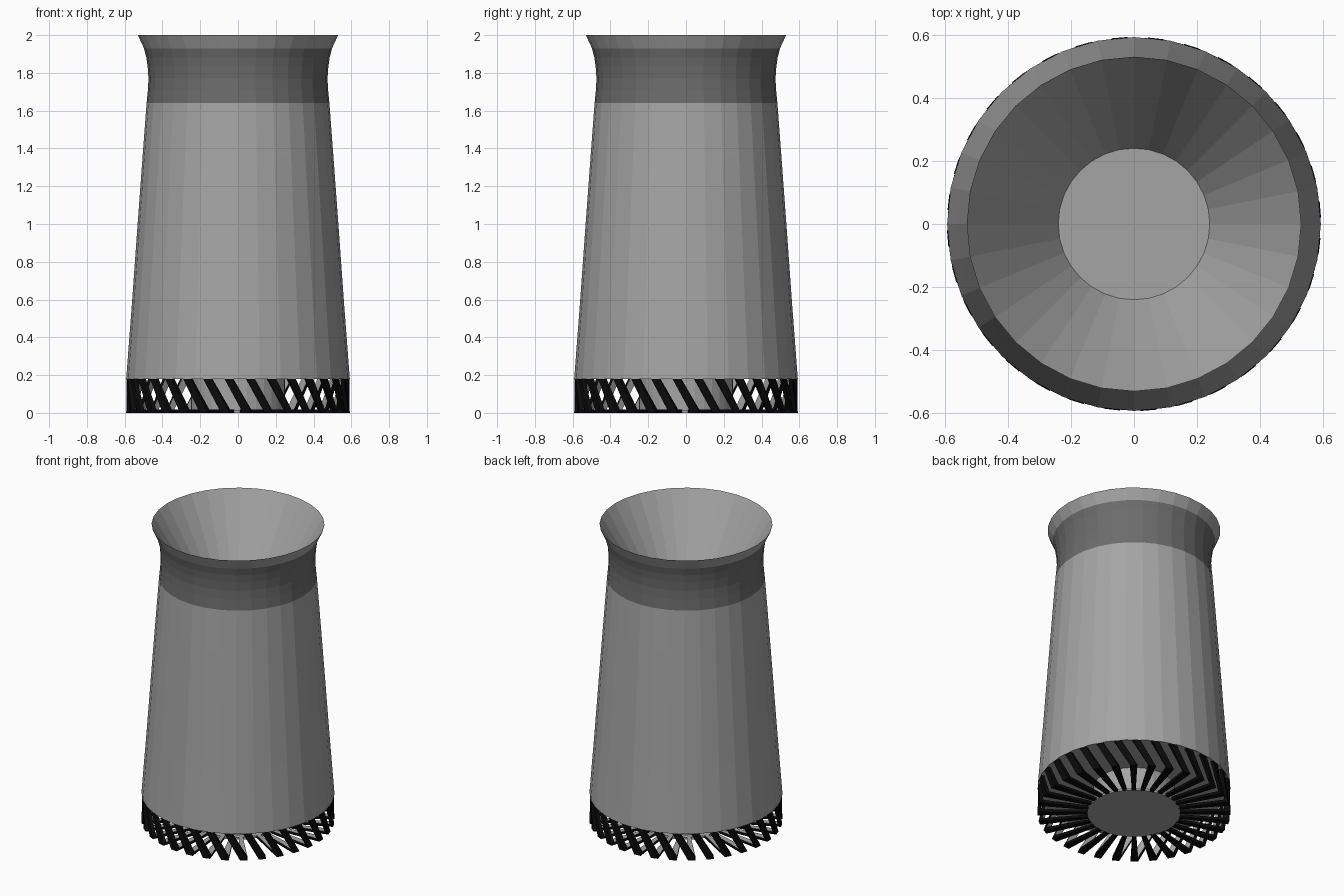
import bpy, bmesh, math
from mathutils import Vector

if "Cube" in bpy.data.objects:
    bpy.data.objects.remove(bpy.data.objects["Cube"])

SIDES = 32


def material(name, rgb):
    m = bpy.data.materials.new(name)
    m.diffuse_color = (*rgb, 1)
    m.use_nodes = True
    m.node_tree.nodes["Principled BSDF"].inputs["Base Color"].default_value = m.diffuse_color
    return m


grey = material("light grey", (0.375, 0.375, 0.375))
dark = material("dark grey", (0.15, 0.15, 0.15))
black = material("black", (0.003, 0.003, 0.003))


def finish(name, bm, mats):
    me = bpy.data.meshes.new(name)
    bm.normal_update()
    bm.to_mesh(me)
    bm.free()
    for m in mats:
        me.materials.append(m)
    ob = bpy.data.objects.new(name, me)
    bpy.context.collection.objects.link(ob)
    return ob


def lathe(name, profile, mats, rule=lambda k: 0, bottom=False, top=False):
    """Spin an (r, z) profile; rule picks the material for each profile segment."""
    bm = bmesh.new()
    rings = [[bm.verts.new((r * math.cos(i * math.tau / SIDES),
                            r * math.sin(i * math.tau / SIDES), z))
              for i in range(SIDES)] for r, z in profile]
    for k in range(len(rings) - 1):
        for i in range(SIDES):
            j = (i + 1) % SIDES
            f = bm.faces.new((rings[k][i], rings[k][j], rings[k + 1][j], rings[k + 1][i]))
            f.material_index = rule(k)
    if bottom:
        bm.faces.new(rings[0][::-1])
    if top:
        bm.faces.new(rings[-1])
    return finish(name, bm, mats)


# Tapered shell: flat underside, wall, dark flared neck, light rim,
# then the shallow funnel inside the mouth with its flat floor
shell = [(0.25, 0.18), (0.592, 0.18), (0.56, 0.60), (0.53, 1.02), (0.505, 1.36),
         (0.484, 1.64), (0.477, 1.71), (0.474, 1.77), (0.478, 1.83), (0.485, 1.88),
         (0.498, 1.93), (0.53, 2.0), (0.24, 1.52)]
lathe("outer_shell", shell, [grey, dark], lambda k: 1 if 5 <= k <= 9 else 0, top=True)

# Core under the shell and the round base plate
lathe("base_core", [(0.287, 0.0), (0.287, 0.015), (0.25, 0.015), (0.25, 0.18)],
      [grey], bottom=True)

# Ring of slanted slats that bend under and run in to the base plate
bm = bmesh.new()
TWIST = math.radians(9.5)
# angle offset, outer (r, z), inner (r, z), half width
stations = [(0, (0.59, 0.18), (0.57, 0.18), 0.023),
            (TWIST, (0.592, 0.0), (0.57, 0.018), 0.023),
            (TWIST, (0.28, 0.0), (0.28, 0.018), 0.012)]
for i in range(SIDES):
    base = i * math.tau / SIDES - TWIST / 2
    rows = []
    for off, (ro, zo), (ri, zi), w in stations:
        a = base + off
        rad = Vector((math.cos(a), math.sin(a), 0))
        tan = Vector((-math.sin(a), math.cos(a), 0))
        rows.append([bm.verts.new(rad * r + tan * s + Vector((0, 0, z)))
                     for r, z, s in ((ro, zo, -w), (ro, zo, w), (ri, zi, w), (ri, zi, -w))])
    for p, q in zip(rows, rows[1:]):
        for k in range(4):
            n = (k + 1) % 4
            f = bm.faces.new((p[k], q[k], q[n], p[n]))
            f.material_index = 1 if k == 2 else 0   # inward faces stay grey
bmesh.ops.recalc_face_normals(bm, faces=bm.faces)
finish("base_slats", bm, [black, grey])
